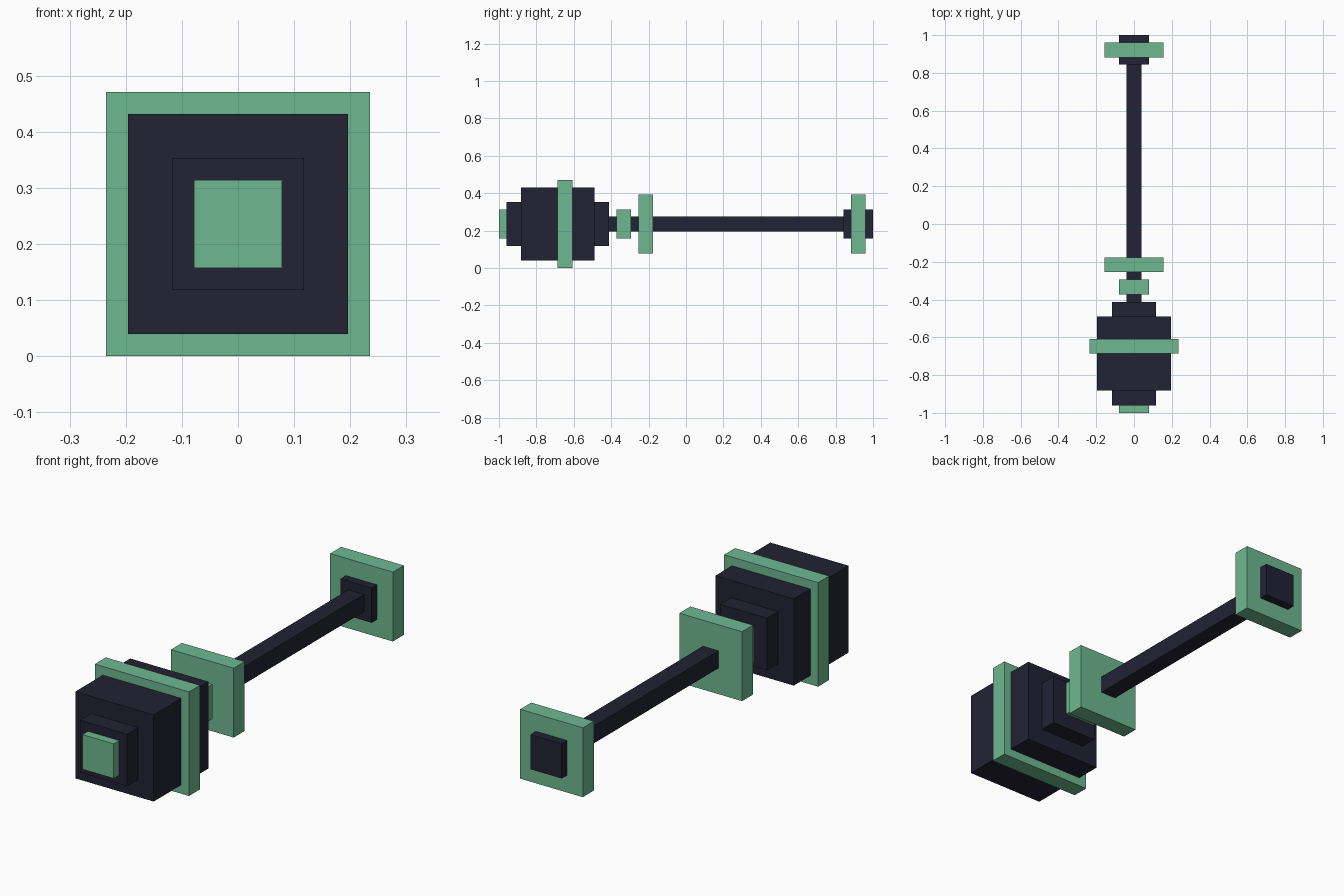
import bpy

if "Cube" in bpy.data.objects:
    bpy.data.objects.remove(bpy.data.objects["Cube"])

U = 2 / 51          # modelling step: the mace is 51 steps long
CENTRE_Z = 6 * U    # height of the long axis


def material(name, rgb):
    m = bpy.data.materials.new(name)
    m.diffuse_color = (*rgb, 1)
    m.use_nodes = True
    m.node_tree.nodes["Principled BSDF"].inputs["Base Color"].default_value = m.diffuse_color
    return m


DARK = material("dark navy", (0.016, 0.016, 0.033))
GREEN = material("soft green", (0.156, 0.479, 0.283))


def block(name, half, start, end, mat):
    """Square block around the long axis, from start to end in steps."""
    bpy.ops.mesh.primitive_cube_add(
        size=1, location=(0, -1 + (start + end) / 2 * U, CENTRE_Z))
    ob = bpy.context.object
    ob.name = name
    ob.scale = (2 * half * U, (end - start) * U, 2 * half * U)
    bpy.ops.object.transform_apply(location=False, rotation=False, scale=True)
    ob.data.materials.append(mat)


# Head with its stepped caps and surrounding band
block("tip", 2, 0, 1, GREEN)
block("front_cap", 3, 1, 3, DARK)
block("head", 5, 3, 13, DARK)
block("head_band", 6, 8, 10, GREEN)
block("rear_cap", 3, 13, 15, DARK)

# Handle with its collar and guard
block("shaft", 1, 15, 47, DARK)
block("collar", 2, 16, 18, GREEN)
block("guard", 4, 19, 21, GREEN)

# Pommel
block("pommel", 2, 47, 51, DARK)
block("pommel_plate", 4, 48, 50, GREEN)
